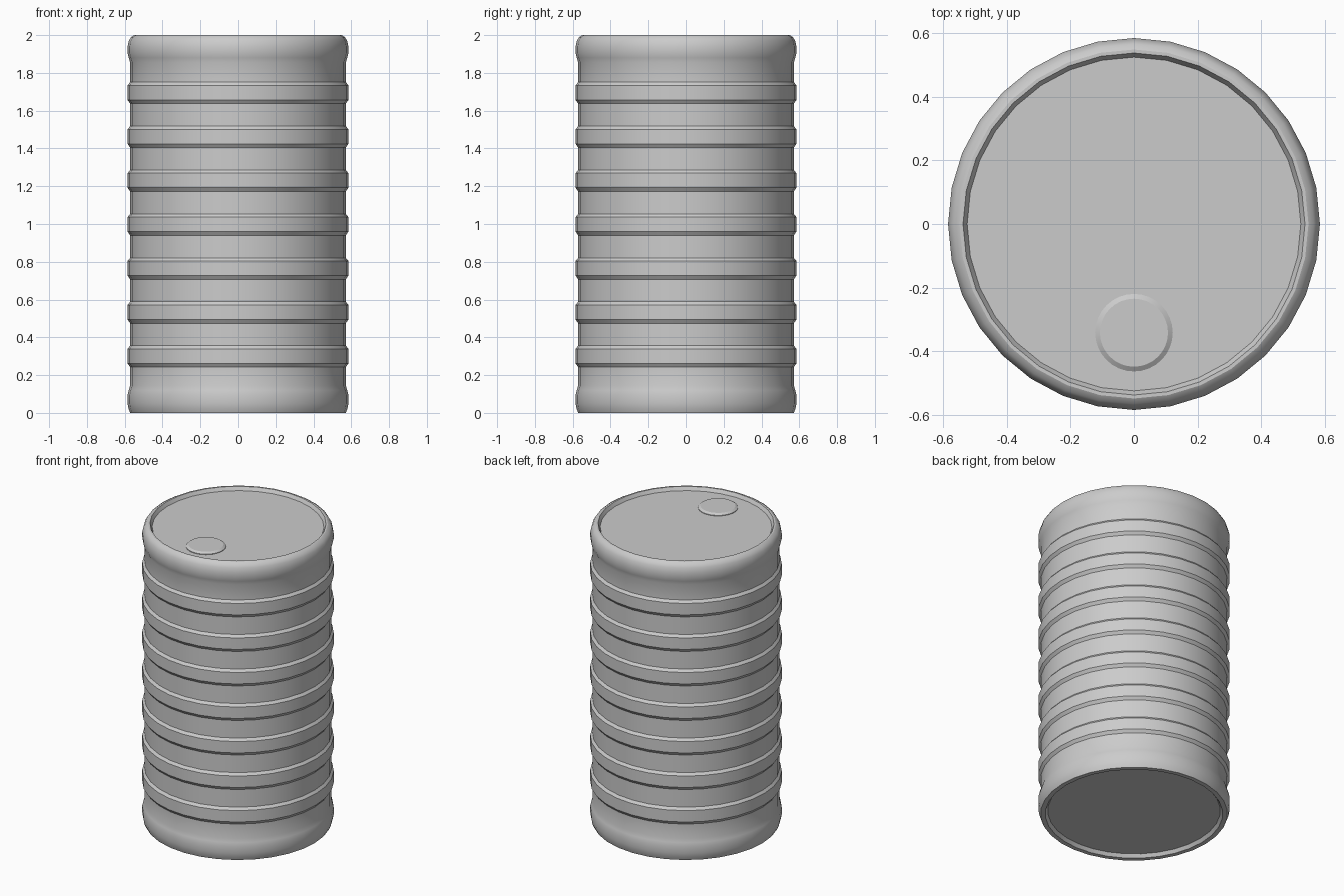
import bpy, bmesh, math

if "Cube" in bpy.data.objects:
    bpy.data.objects.remove(bpy.data.objects["Cube"])

SIDES = 32


def lathe(name, profile, centre=(0, 0, 0)):
    """Spin an (r, z) profile, ordered bottom to top, and cap both ends."""
    bm = bmesh.new()
    rings = []
    for r, z in profile:
        rings.append([bm.verts.new((r * math.cos(2 * math.pi * i / SIDES),
                                    r * math.sin(2 * math.pi * i / SIDES), z))
                      for i in range(SIDES)])
    for a, b in zip(rings, rings[1:]):
        for i in range(SIDES):
            j = (i + 1) % SIDES
            bm.faces.new((a[i], a[j], b[j], b[i]))
    bm.faces.new(rings[0][::-1])
    bm.faces.new(rings[-1])
    bmesh.ops.recalc_face_normals(bm, faces=bm.faces)
    mesh = bpy.data.meshes.new(name)
    bm.to_mesh(mesh)
    bm.free()
    obj = bpy.data.objects.new(name, mesh)
    obj.location = centre
    bpy.context.collection.objects.link(obj)
    bpy.ops.object.select_all(action='DESELECT')
    obj.select_set(True)
    bpy.context.view_layer.objects.active = obj
    bpy.ops.object.shade_smooth_by_angle(angle=math.radians(30))
    return obj


BODY_R, RIB_R = 0.571, 0.585

# Recessed base and rounded lower bulge
profile = [(0.527, 0.022), (0.542, 0.0), (0.571, 0.0), (0.580, 0.022),
           (RIB_R, 0.05), (RIB_R, 0.095), (0.579, 0.12), (BODY_R, 0.145)]

# Seven chamfered ribs
for k in range(7):
    z = 0.242 + k * 0.2325
    profile += [(BODY_R, z), (RIB_R, z + 0.02),
                (RIB_R, z + 0.097), (BODY_R, z + 0.114)]

# Rounded upper bulge, rim and recessed lid
profile += [(BODY_R, 1.855), (0.579, 1.88), (RIB_R, 1.905), (RIB_R, 1.94),
            (0.578, 1.97), (0.566, 1.99), (0.549, 2.0),
            (0.538, 2.0), (0.525, 1.977)]
lathe("barrel_body", profile)

# Filler cap on the lid, towards the front
lathe("filler_cap", [(0.122, -0.005), (0.122, 0.004), (0.107, 0.014)],
      (0, -0.342, 1.977))
